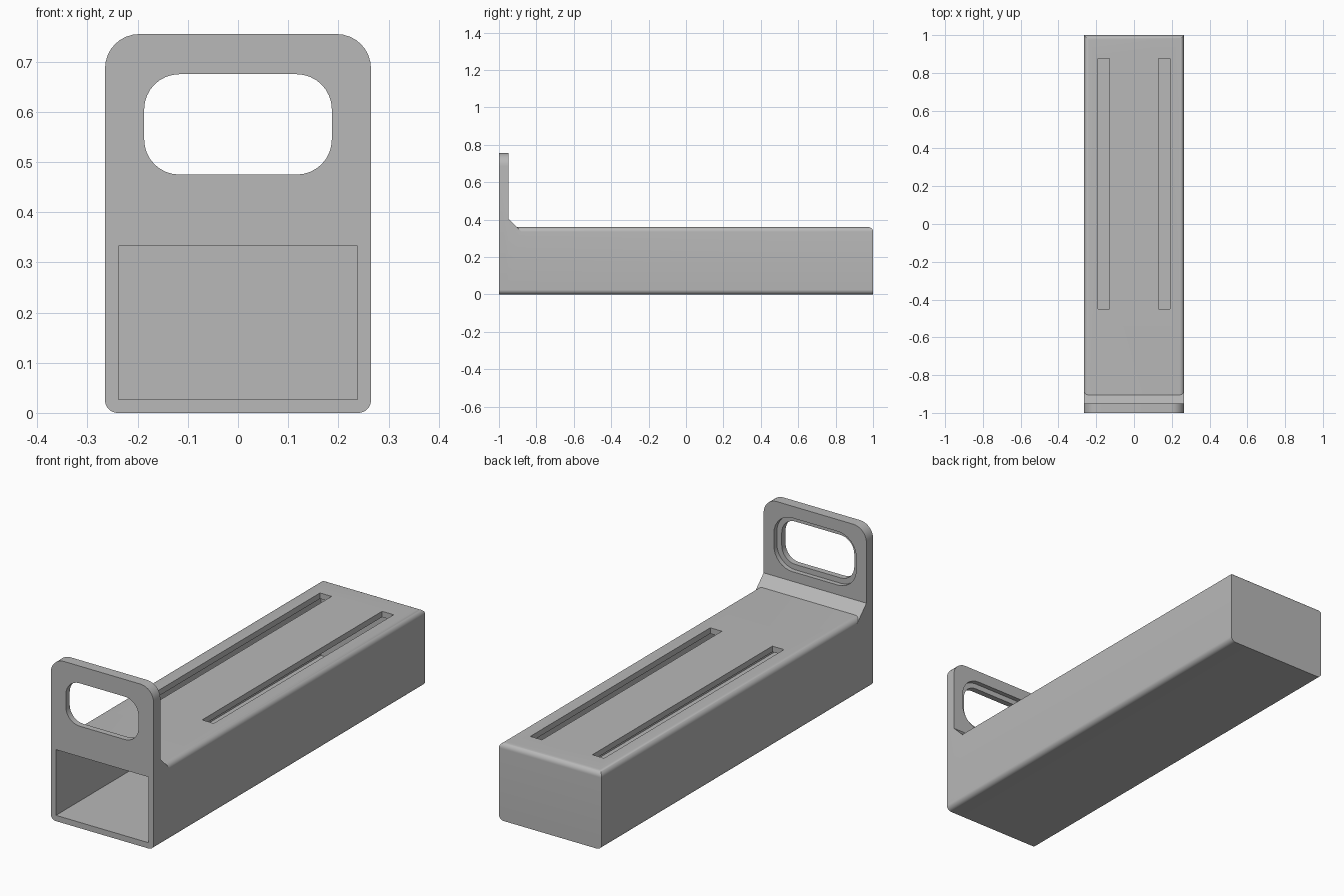
import bpy
import bmesh
from mathutils import Vector

if "Cube" in bpy.data.objects:
    bpy.data.objects.remove(bpy.data.objects["Cube"])

HALF = 0.265      # half width of the whole tray
TOP = 0.36        # top of the body
EDGE = 0.025      # small rounding radius

grey = bpy.data.materials.new("matte grey")
grey.use_nodes = True
colour = (0.48, 0.48, 0.48, 1)
grey.diffuse_color = colour
grey.node_tree.nodes["Principled BSDF"].inputs["Base Color"].default_value = colour


def finish(name, bm):
    bmesh.ops.recalc_face_normals(bm, faces=bm.faces)
    mesh = bpy.data.meshes.new(name)
    bm.to_mesh(mesh)
    bm.free()
    mesh.materials.append(grey)
    obj = bpy.data.objects.new(name, mesh)
    bpy.context.collection.objects.link(obj)
    return obj


def box(name, low, high, *rounds):
    """Box between two corners; each round is (edge rule, radius)."""
    low, high = Vector(low), Vector(high)
    bm = bmesh.new()
    bmesh.ops.create_cube(bm, size=1)
    for v in bm.verts:
        v.co = (low + high) / 2 + v.co * (high - low)
    middle = (low + high) / 2
    for rule, radius in rounds:
        edges = [e for e in bm.edges
                 if rule((e.verts[0].co + e.verts[1].co) / 2 - middle,
                         e.verts[1].co - e.verts[0].co)]
        bmesh.ops.bevel(bm, geom=edges, offset=radius, offset_type='OFFSET',
                        segments=8, profile=0.5, affect='EDGES')
    return finish(name, bm)


def combine(target, other, operation):
    mod = target.modifiers.new(operation.lower(), 'BOOLEAN')
    mod.operation = operation
    mod.solver = 'EXACT'
    mod.object = other
    bpy.context.view_layer.objects.active = target
    bpy.ops.object.modifier_apply(modifier=mod.name)
    bpy.data.objects.remove(other)


# Edge rules: p is the edge middle from the box centre, d its direction
def lengthwise(p, d):
    return abs(d.y) > 0.01 and abs(d.x) + abs(d.z) < 1e-4


def body_edges(p, d):
    return lengthwise(p, d) or (abs(d.x) > 0.01 and p.y > 0 and p.z > 0)


def upper(p, d):
    return lengthwise(p, d) and p.z > 0.3


def lower(p, d):
    return lengthwise(p, d) and p.z < -0.3


# Long body, rounded along its length and over the top back edge
tray = box("tray_body", (-HALF, -0.95, 0), (HALF, 1, TOP), (body_edges, EDGE))

# Upright front plate
plate = box("front_plate", (-HALF, -1, 0), (HALF, -0.95, 0.755),
            (upper, 0.068), (lower, EDGE))
combine(tray, plate, 'UNION')

# Sloped brace between plate and body
bm = bmesh.new()
base = TOP - EDGE
side = bm.faces.new([bm.verts.new((-HALF, y, z)) for y, z in
                     ((-0.95, base), (-0.95, 0.405), (-0.88, base))])
grown = bmesh.ops.extrude_face_region(bm, geom=[side])["geom"]
bmesh.ops.translate(bm, vec=(2 * HALF, 0, 0),
                    verts=[v for v in grown if isinstance(v, bmesh.types.BMVert)])
combine(tray, finish("brace", bm), 'UNION')

# Hollow inside, open at the front
combine(tray, box("hollow", (-0.238, -1.1, 0.027), (0.238, 0.95, 0.333)),
        'DIFFERENCE')

# Grip opening with a stepped recess on the back of the plate
combine(tray, box("grip_opening", (-0.187, -1.1, 0.475), (0.187, -0.9, 0.675),
                  (lengthwise, 0.07)), 'DIFFERENCE')
combine(tray, box("grip_recess", (-0.212, -0.972, 0.45), (0.212, -0.9, 0.7),
                  (lengthwise, 0.095)), 'DIFFERENCE')

# Pair of long slots through the top
for s in (-1, 1):
    combine(tray, box("slot", (s * 0.16 - 0.03, -0.45, 0.3),
                      (s * 0.16 + 0.03, 0.875, 0.5)), 'DIFFERENCE')

bpy.ops.object.select_all(action='DESELECT')
tray.select_set(True)
bpy.context.view_layer.objects.active = tray
bpy.ops.object.shade_smooth_by_angle(angle=0.5)
